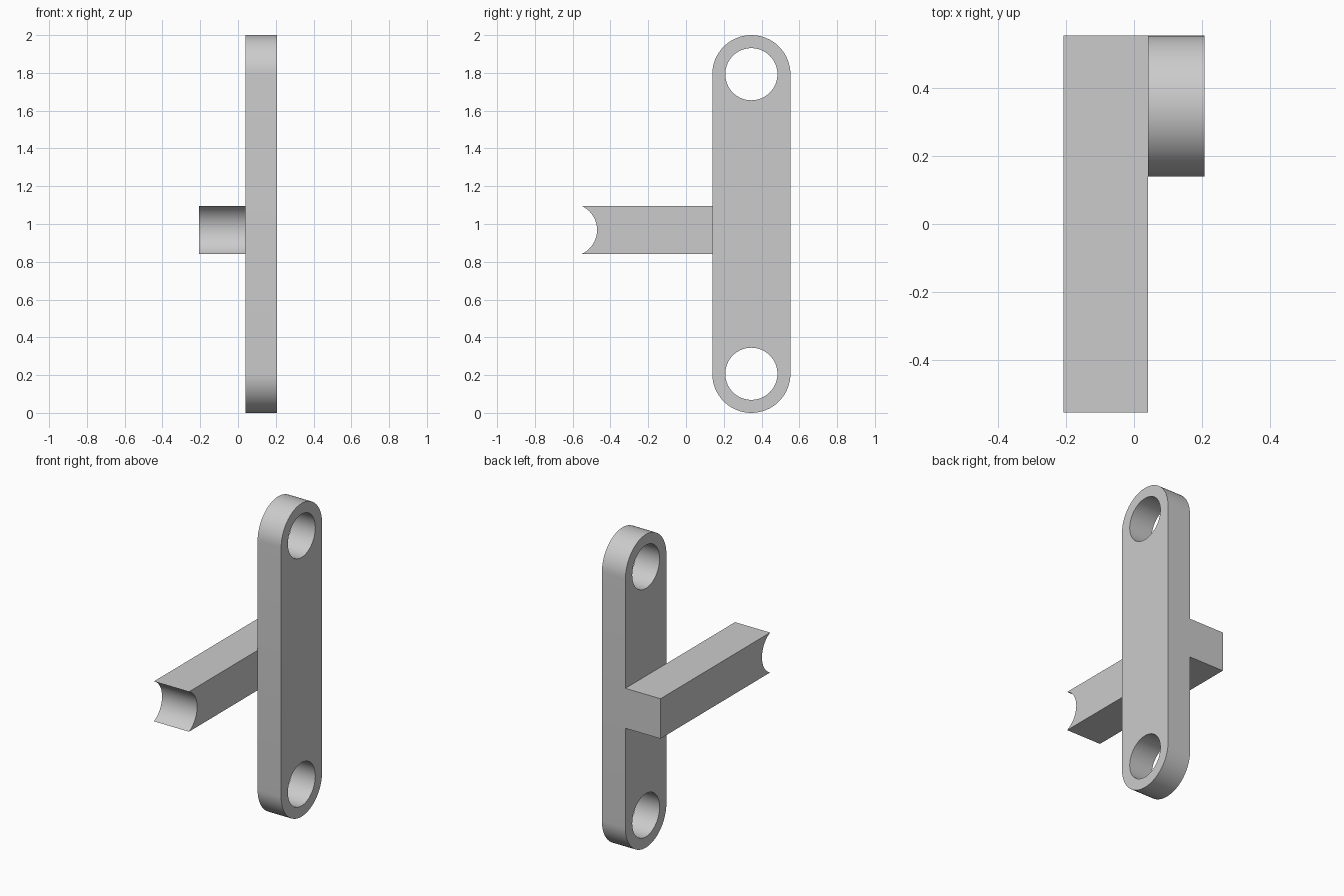
import bpy, bmesh
from math import sin, cos, pi, radians, asin
from mathutils import Vector

cube = bpy.data.objects.get("Cube")
if cube:
    bpy.data.objects.remove(cube, do_unlink=True)

grey = bpy.data.materials.new("light grey")
grey.use_nodes = True
colour = (0.6, 0.6, 0.6, 1)
grey.diffuse_color = colour
grey.node_tree.nodes["Principled BSDF"].inputs["Base Color"].default_value = colour


def arc(cy, cz, r, start, end, steps):
    """Points (y, z) along an arc, both ends included."""
    angles = [start + (end - start) * i / steps for i in range(steps + 1)]
    return [(cy + r * cos(a), cz + r * sin(a)) for a in angles]


def extrude_profile(name, loops, x0, x1):
    """Fill closed (y, z) loops, later loops being holes, and extrude along x."""
    bm = bmesh.new()
    edges = []
    for loop in loops:
        verts = [bm.verts.new((x0, y, z)) for y, z in loop]
        edges += [bm.edges.new((v, verts[i - 1])) for i, v in enumerate(verts)]
    bmesh.ops.triangle_fill(bm, edges=edges, use_beauty=True, normal=Vector((1, 0, 0)))
    result = bmesh.ops.extrude_face_region(bm, geom=bm.faces[:], use_keep_orig=True)
    moved = [g for g in result["geom"] if isinstance(g, bmesh.types.BMVert)]
    bmesh.ops.translate(bm, verts=moved, vec=(x1 - x0, 0, 0))
    bmesh.ops.recalc_face_normals(bm, faces=bm.faces[:])
    mesh = bpy.data.meshes.new(name)
    bm.to_mesh(mesh)
    bm.free()
    obj = bpy.data.objects.new(name, mesh)
    bpy.context.collection.objects.link(obj)
    mesh.materials.append(grey)
    bpy.ops.object.select_all(action="DESELECT")
    obj.select_set(True)
    bpy.context.view_layer.objects.active = obj
    bpy.ops.object.shade_smooth_by_angle(angle=radians(30))
    return obj


# Upright link with rounded ends and a round hole at each end
mid_y, radius, hole = 0.346, 0.207, 0.138
low, high = radius, 2 - radius
outline = arc(mid_y, high, radius, 0, pi, 32) + arc(mid_y, low, radius, pi, 2 * pi, 32)
holes = [arc(mid_y, z, hole, 0, 2 * pi, 64)[:-1] for z in (low, high)]
extrude_profile("upright_link", [outline] + holes, 0.041, 0.207)

# Cross bar with a concave saddle at its front end
bottom, top, front, back = 0.841, 1.096, -0.553, 0.553
half, saddle = (top - bottom) / 2, 0.14
spread = asin(half / saddle)
centre_y = front - saddle * cos(spread)
bar = [(back, bottom), (back, top)]
bar += arc(centre_y, (bottom + top) / 2, saddle, spread, -spread, 24)
extrude_profile("cross_bar", [bar], -0.207, 0.041)
